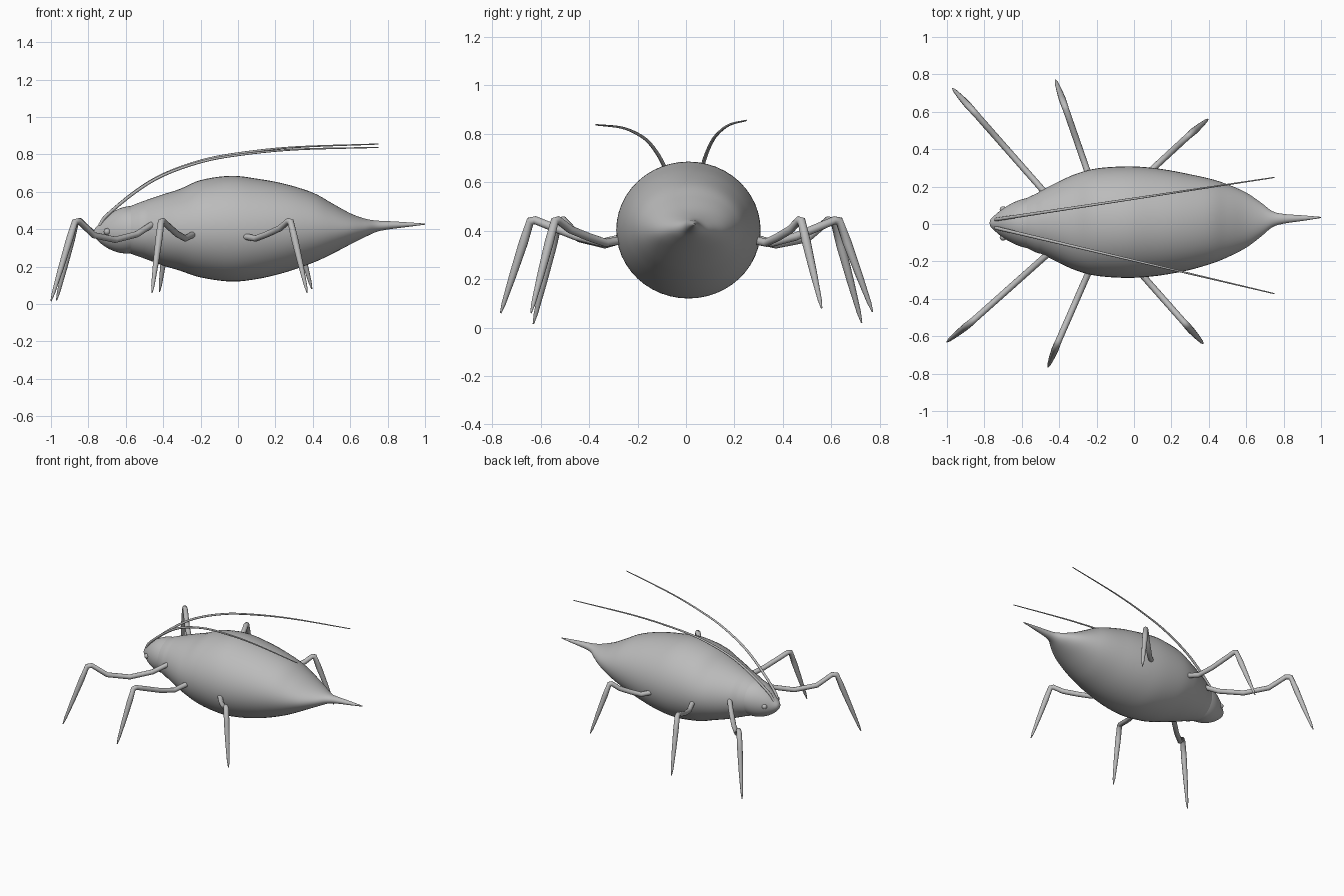
import bpy, bmesh, math
from mathutils import Vector

if "Cube" in bpy.data.objects:
    bpy.data.objects.remove(bpy.data.objects["Cube"])

grey = bpy.data.materials.new("plain grey")
grey.diffuse_color = (0.5, 0.5, 0.5, 1)
grey.use_nodes = True
grey.node_tree.nodes["Principled BSDF"].inputs["Base Color"].default_value = grey.diffuse_color


def spline(points, steps):
    """Catmull-Rom samples through tuples of any length."""
    p = [Vector(q) for q in points]
    p = [2 * p[0] - p[1]] + p + [2 * p[-1] - p[-2]]
    out = []
    for i in range(1, len(p) - 2):
        a, b, c, d = p[i - 1:i + 3]
        for k in range(steps):
            t = k / steps
            out.append(0.5 * (2 * b + (c - a) * t + (2 * a - 5 * b + 4 * c - d) * t * t
                              + (3 * b - a - 3 * c + d) * t ** 3))
    return out + [p[-2]]


def loft(name, stations, sides=48, steps=5):
    """Skin of elliptical rings; station = x, half width, bottom z, top z."""
    bm = bmesh.new()
    rings = []
    for x, w, lo, hi in spline(stations, steps):
        w, rz, cz = max(w, 0.002), max((hi - lo) / 2, 0.002), (hi + lo) / 2
        cy = 0.01 + 0.025 * max(0, x - 0.3) / 0.7      # slight bend of the tail
        if x < -0.5:
            cy = 0.005
        rings.append([bm.verts.new((x, cy + w * math.cos(2 * math.pi * k / sides),
                                    cz + rz * math.sin(2 * math.pi * k / sides)))
                      for k in range(sides)])
    for a, b in zip(rings, rings[1:]):
        for k in range(sides):
            n = (k + 1) % sides
            bm.faces.new((a[k], a[n], b[n], b[k]))
    bm.faces.new(rings[0])
    bm.faces.new(rings[-1])
    bmesh.ops.recalc_face_normals(bm, faces=bm.faces)
    for f in bm.faces:
        f.smooth = True
    me = bpy.data.meshes.new(name)
    bm.to_mesh(me)
    bm.free()
    ob = bpy.data.objects.new(name, me)
    bpy.context.collection.objects.link(ob)
    me.materials.append(grey)
    return ob


def tube(name, points):
    """Round tapering tube; point = x, y, z, radius."""
    cu = bpy.data.curves.new(name, 'CURVE')
    cu.dimensions = '3D'
    cu.bevel_depth = 1
    cu.bevel_resolution = 4
    cu.use_fill_caps = True
    s = cu.splines.new('POLY')
    s.points.add(len(points) - 1)
    for p, (x, y, z, r) in zip(s.points, points):
        p.co, p.radius = (x, y, z, 1), r
    s.use_smooth = True
    ob = bpy.data.objects.new(name, cu)
    bpy.context.collection.objects.link(ob)
    cu.materials.append(grey)
    bpy.ops.object.select_all(action='DESELECT')
    ob.select_set(True)
    bpy.context.view_layer.objects.active = ob
    bpy.ops.object.convert(target='MESH')


# Plump abdomen and thorax ending in a thin tail
loft("body", [
    (-0.62, 0.105, 0.30, 0.50), (-0.57, 0.135, 0.268, 0.525), (-0.50, 0.168, 0.243, 0.552),
    (-0.40, 0.218, 0.205, 0.586), (-0.31, 0.258, 0.178, 0.615), (-0.20, 0.287, 0.142, 0.662),
    (-0.04, 0.298, 0.12, 0.685), (0.10, 0.290, 0.133, 0.670), (0.25, 0.266, 0.168, 0.642),
    (0.40, 0.230, 0.220, 0.595), (0.50, 0.195, 0.266, 0.540), (0.60, 0.147, 0.318, 0.485),
    (0.68, 0.090, 0.358, 0.456), (0.74, 0.043, 0.385, 0.446), (0.80, 0.026, 0.398, 0.443),
    (0.90, 0.015, 0.411, 0.437), (1.0, 0.003, 0.424, 0.430)])

# Head
loft("head", [
    (-0.772, 0.002, 0.378, 0.385), (-0.765, 0.022, 0.357, 0.403), (-0.74, 0.046, 0.329, 0.430),
    (-0.70, 0.078, 0.300, 0.470), (-0.65, 0.107, 0.278, 0.503), (-0.60, 0.127, 0.270, 0.520),
    (-0.55, 0.135, 0.275, 0.522), (-0.50, 0.12, 0.29, 0.50)], sides=40)

# Eyes
for side, label in ((1, "left"), (-1, "right")):
    bpy.ops.mesh.primitive_uv_sphere_add(segments=20, ring_count=12, radius=0.018,
                                         location=(-0.70, 0.003 + side * 0.074, 0.387))
    eye = bpy.context.object
    eye.name = label + "_eye"
    eye.data.materials.append(grey)
    bpy.ops.object.shade_smooth()

# Legs: root, knee, foot and the heights of the dipping thigh between root and knee
legs = {
    "front_right_leg": ((-0.46, -0.16), (-0.87, -0.525), (-1.0, -0.63, 0.015)),
    "front_left_leg": ((-0.46, 0.15), (-0.865, 0.61), (-0.97, 0.725, 0.02)),
    "middle_right_leg": ((-0.25, -0.275), (-0.41, -0.64), (-0.46, -0.765, 0.06)),
    "middle_left_leg": ((-0.25, 0.285), (-0.37, 0.63), (-0.42, 0.77, 0.065)),
    "rear_right_leg": ((0.05, -0.28), (0.28, -0.54), (0.37, -0.64, 0.06)),
    "rear_left_leg": ((0.10, 0.295), (0.295, 0.475), (0.395, 0.56, 0.08)),
}
thigh = {"front": (0.425, 0.372, 0.343, 0.368), "middle": (0.367, 0.350, 0.375, 0.415),
         "rear": (0.358, 0.350, 0.375, 0.405)}
for name, (root, knee, foot) in legs.items():
    root, knee, foot = Vector((*root, 0)), Vector((*knee, 0.447)), Vector(foot)
    inner = root + (root - Vector((knee.x, knee.y, 0))).normalized() * 0.05
    zs = thigh[name.split("_")[0]]
    pts = [(inner.x, inner.y, zs[0] + 0.01, 0.017)]
    for t, z in zip((0, 0.2, 0.48, 0.76), zs):
        p = root.lerp(knee, t)
        pts.append((p.x, p.y, z, 0.017))
    near = root.lerp(knee, 0.95)
    pts.append((near.x, near.y, 0.443, 0.017))
    for t, r in ((0.02, 0.018), (0.25, 0.019), (0.6, 0.015), (0.9, 0.009), (1, 0.003)):
        p = knee.lerp(foot, t)
        pts.append((p.x, p.y, p.z, r))
    tube(name, pts)

# Antennae sweeping back over the body
arc = [(-0.74, 0.42), (-0.70, 0.475), (-0.55, 0.60), (-0.40, 0.692), (-0.20, 0.765),
       (0.0, 0.805), (0.3, 0.838), (0.75, 0.855)]
for label, y0, slope, drop in (("left", 0.03, 0.151, 0.0), ("right", -0.03, -0.236, 0.018)):
    pts = []
    for i, (x, z) in enumerate(arc):
        t = (x + 0.7) / 1.45
        pts.append((x, y0 + slope * (x + 0.7), z - drop * max(t, 0), 0.009 - 0.006 * max(t, 0)))
    tube(label + "_antenna", [tuple(p) for p in spline(pts, 4)])
